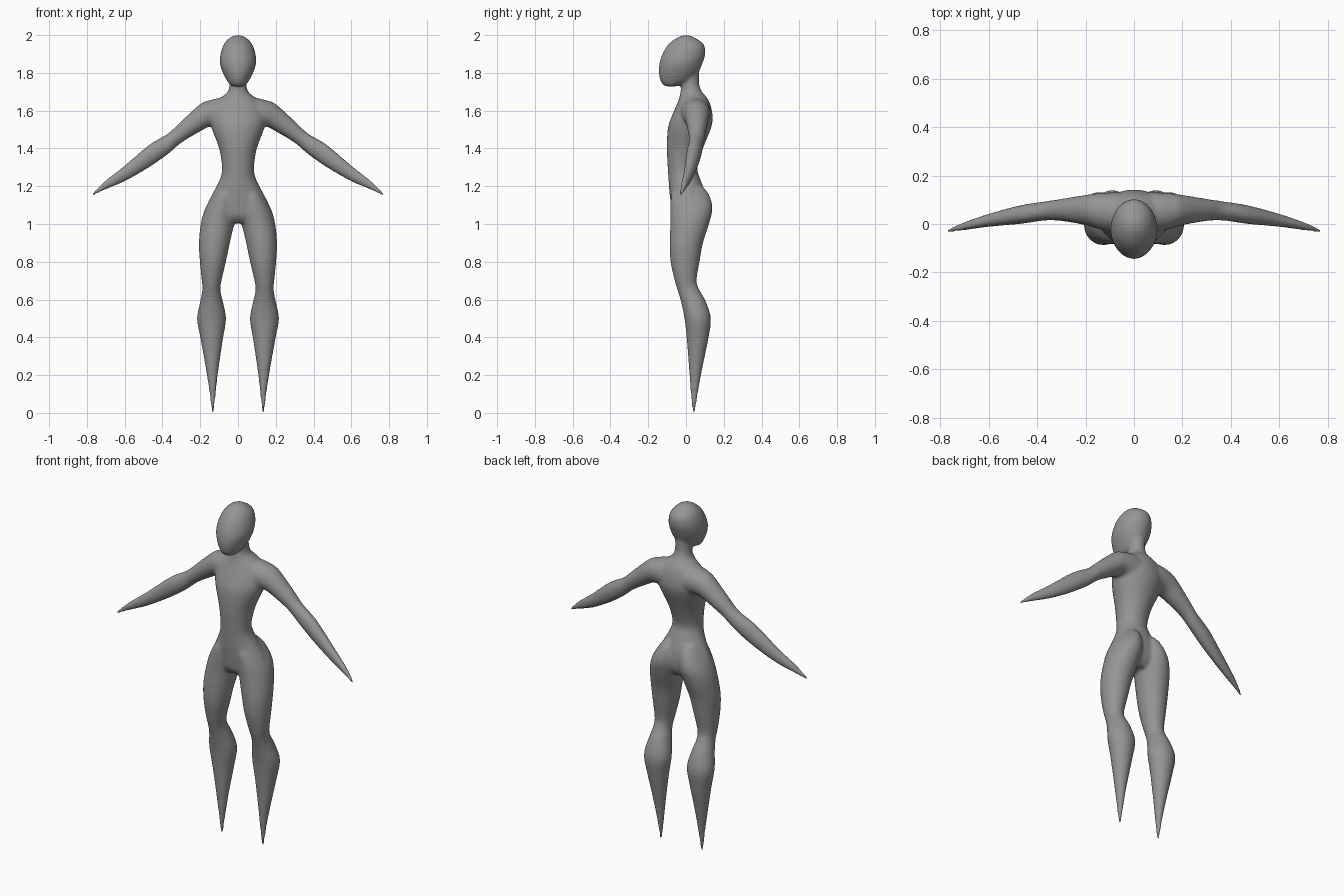
import bpy, bmesh, math
from mathutils import Vector

cube = bpy.data.objects.get("Cube")
if cube:
    bpy.data.objects.remove(cube)

SIDES = 32
STEPS = 4


def smooth_path(rows):
    """Catmull-Rom interpolation through the section rows."""
    rows = [Vector(r) for r in rows]
    pts = [rows[0]] + rows + [rows[-1]]
    out = []
    for a, b, c, d in zip(pts, pts[1:], pts[2:], pts[3:]):
        for i in range(STEPS):
            t = i / STEPS
            out.append(0.5 * (2 * b + (c - a) * t + (2 * a - 5 * b + 4 * c - d) * t**2
                              + (3 * b - a - 3 * c + d) * t**3))
    return out + [rows[-1]]


def loft(bm, rows, ring_point, mirror=1):
    """Skin elliptical sections and cap both ends."""
    rings = []
    for row in smooth_path(rows):
        ring = []
        for k in range(SIDES):
            a = math.tau * k / SIDES
            x, y, z = ring_point(row, math.cos(a), math.sin(a))
            ring.append(bm.verts.new((x * mirror, y, z)))
        rings.append(ring)
    faces = [bm.faces.new(rings[0]), bm.faces.new(rings[-1])]
    for r, s in zip(rings, rings[1:]):
        for k in range(SIDES):
            n = (k + 1) % SIDES
            faces.append(bm.faces.new((r[k], r[n], s[n], s[k])))
    bmesh.ops.recalc_face_normals(bm, faces=faces)


def level(row, c, s):
    # row: height, left edge, right edge, front, back
    z, x0, x1, y0, y1 = row
    return (x0 + x1) / 2 + (x1 - x0) / 2 * c, (y0 + y1) / 2 + (y1 - y0) / 2 * s, z


def upright(row, c, s):
    # row: x position, bottom, top, front, back
    x, z0, z1, y0, y1 = row
    return x, (y0 + y1) / 2 + (y1 - y0) / 2 * c, (z0 + z1) / 2 + (z1 - z0) / 2 * s


def centred(rows):
    return [(z, -w, w, y0, y1) for z, w, y0, y1 in rows]


torso = centred([
    (1.80, .045, -.03, .07), (1.74, .045, -.025, .07), (1.70, .055, -.03, .085),
    (1.67, .09, -.035, .11), (1.63, .13, -.05, .13), (1.56, .15, -.08, .142),
    (1.50, .137, -.097, .13), (1.40, .10, -.102, .09), (1.30, .085, -.097, .06),
    (1.24, .095, -.093, .075), (1.17, .13, -.088, .10), (1.10, .165, -.08, .11),
    (1.04, .17, -.07, .10), (1.005, .09, -.04, .07)])
head = centred([
    (2.0, .012, -.015, .015), (1.985, .045, -.05, .05), (1.95, .076, -.095, .095),
    (1.90, .093, -.125, .102), (1.85, .096, -.141, .087), (1.80, .08, -.144, .065),
    (1.76, .059, -.136, .03), (1.735, .04, -.12, -.03), (1.728, .02, -.10, -.06)])
leg = [
    (1.20, .02, .10, -.06, .09), (1.15, .01, .135, -.08, .125), (1.08, .005, .175, -.083, .14),
    (1.0, .02, .197, -.083, .122), (.90, .043, .207, -.087, .09), (.80, .064, .202, -.082, .072),
    (.70, .087, .192, -.06, .056), (.65, .093, .189, -.045, .072), (.59, .08, .20, -.027, .105),
    (.50, .063, .217, -.008, .132), (.40, .078, .20, .003, .12), (.30, .093, .182, .011, .10),
    (.20, .107, .165, .018, .08), (.10, .118, .15, .025, .063), (0, .128, .14, .034, .048)]
arm = [
    (.03, 1.50, 1.67, -.03, .13), (.10, 1.51, 1.667, -.03, .13), (.15, 1.515, 1.655, -.02, .127),
    (.20, 1.49, 1.635, -.005, .12), (.30, 1.43, 1.545, .012, .104), (.37, 1.37, 1.48, .014, .093),
    (.47, 1.30, 1.42, .0, .077), (.60, 1.225, 1.31, -.012, .042), (.70, 1.182, 1.232, -.026, .008),
    (.768, 1.15, 1.168, -.036, -.019)]

# Head, torso, arms and legs as overlapping shells
bm = bmesh.new()
loft(bm, torso, level)
loft(bm, head, level)
for side in (1, -1):
    loft(bm, leg, level, side)
    loft(bm, arm, upright, side)
mesh = bpy.data.meshes.new("body")
bm.to_mesh(mesh)
bm.free()
body = bpy.data.objects.new("body", mesh)
bpy.context.collection.objects.link(body)

# Fuse the shells into one skin and soften the joins
fuse = body.modifiers.new("fuse", 'REMESH')
fuse.mode = 'VOXEL'
fuse.voxel_size = 0.008
fuse.use_smooth_shade = True
soften = body.modifiers.new("soften", 'SMOOTH')
soften.factor = 0.5
soften.iterations = 10

# Plain grey skin
grey = bpy.data.materials.new("grey_skin")
grey.use_nodes = True
colour = (0.3, 0.3, 0.3, 1)
grey.diffuse_color = colour
grey.node_tree.nodes["Principled BSDF"].inputs["Base Color"].default_value = colour
mesh.materials.append(grey)
for poly in mesh.polygons:
    poly.use_smooth = True
